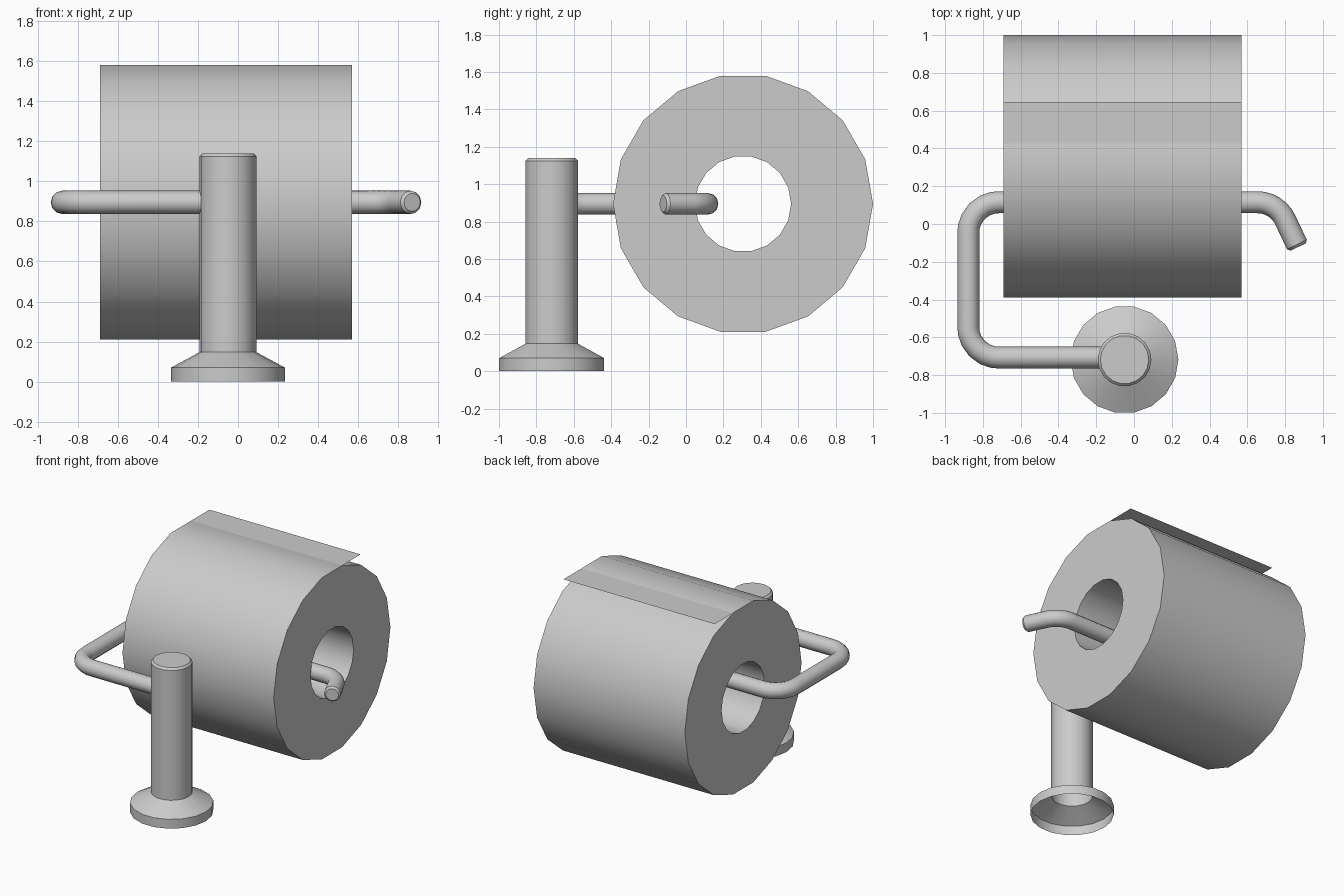
import bpy, bmesh, math
from mathutils import Vector

if "Cube" in bpy.data.objects:
    bpy.data.objects.remove(bpy.data.objects["Cube"])

SIDES = 18


def finish(obj):
    bpy.ops.object.select_all(action='DESELECT')
    bpy.context.view_layer.objects.active = obj
    obj.select_set(True)
    bpy.ops.object.shade_smooth_by_angle(angle=math.radians(35))


def mesh_object(name, bm):
    mesh = bpy.data.meshes.new(name)
    bm.to_mesh(mesh)
    bm.free()
    obj = bpy.data.objects.new(name, mesh)
    bpy.context.collection.objects.link(obj)
    return obj


def lathe(name, profile, place, closed=False, cap_end=False):
    """Turn (radius, height) points; place maps (cos, sin, height) to a position."""
    bm = bmesh.new()
    rings = []
    for r, h in profile:
        angles = [2 * math.pi * i / SIDES for i in range(SIDES)]
        rings.append([bm.verts.new(place(r * math.cos(a), r * math.sin(a), h)) for a in angles])
    pairs = list(zip(rings, rings[1:]))
    if closed:
        pairs.append((rings[-1], rings[0]))
    for a, b in pairs:
        for i in range(SIDES):
            j = (i + 1) % SIDES
            bm.faces.new((a[i], a[j], b[j], b[i]))
    if cap_end:
        bm.faces.new(rings[-1])
    bmesh.ops.recalc_face_normals(bm, faces=bm.faces)
    obj = mesh_object(name, bm)
    finish(obj)
    return obj


def rounded_path(corners, steps=6):
    """corners: (x, y, fillet radius); returns points with filleted corners."""
    pts = [Vector(c[:2]) for c in corners]
    out = [pts[0]]
    for i in range(1, len(pts) - 1):
        u = (pts[i - 1] - pts[i]).normalized()
        v = (pts[i + 1] - pts[i]).normalized()
        half = u.angle(v) / 2
        rad = corners[i][2]
        centre = pts[i] + (u + v).normalized() * rad / math.sin(half)
        start = pts[i] + u * rad / math.tan(half) - centre
        end = pts[i] + v * rad / math.tan(half) - centre
        for k in range(steps + 1):
            out.append(centre + start.lerp(end, k / steps).normalized() * rad)
    out.append(pts[-1])
    return out


# Post with flared foot, open underneath
lathe("post_and_foot",
      [(0.285, 0), (0.285, 0.07), (0.142, 0.147), (0.142, 1.125), (0.128, 1.14)],
      lambda c, s, h: (-0.05 + c, -0.718 + s, h), cap_end=True)

# Paper roll with a core hole
lathe("paper_roll",
      [(0.695, -0.69), (0.695, 0.57), (0.257, 0.57), (0.257, -0.69)],
      lambda c, s, h: (h, 0.305 + c, 0.895 + s), closed=True)

# Loose end of the paper
bm = bmesh.new()
bm.faces.new([bm.verts.new(p) for p in
              ((-0.69, 0.426, 1.579), (0.57, 0.426, 1.579),
               (0.57, 0.645, 1.579), (-0.69, 0.645, 1.579))])
mesh_object("loose_sheet", bm)

# Bent holder arm
path = rounded_path([(-0.1, -0.707, 0), (-0.877, -0.707, 0.16), (-0.877, 0.115, 0.16),
                     (0.756, 0.115, 0.16), (0.869, -0.122, 0)])
tip_dir = (path[-1] - path[-2]).normalized()
path.insert(-1, path[-1] - tip_dir * 0.015)
curve = bpy.data.curves.new("holder_arm", 'CURVE')
curve.dimensions = '3D'
curve.bevel_depth = 0.058
curve.bevel_resolution = 4
curve.use_fill_caps = True
spline = curve.splines.new('POLY')
spline.points.add(len(path) - 1)
for point, p in zip(spline.points, path):
    point.co = (p.x, p.y, 0.895, 1)
spline.points[-1].radius = 0.78
arm = bpy.data.objects.new("holder_arm", curve)
bpy.context.collection.objects.link(arm)
bpy.ops.object.select_all(action='DESELECT')
bpy.context.view_layer.objects.active = arm
arm.select_set(True)
bpy.ops.object.convert(target='MESH')
finish(bpy.context.view_layer.objects.active)
